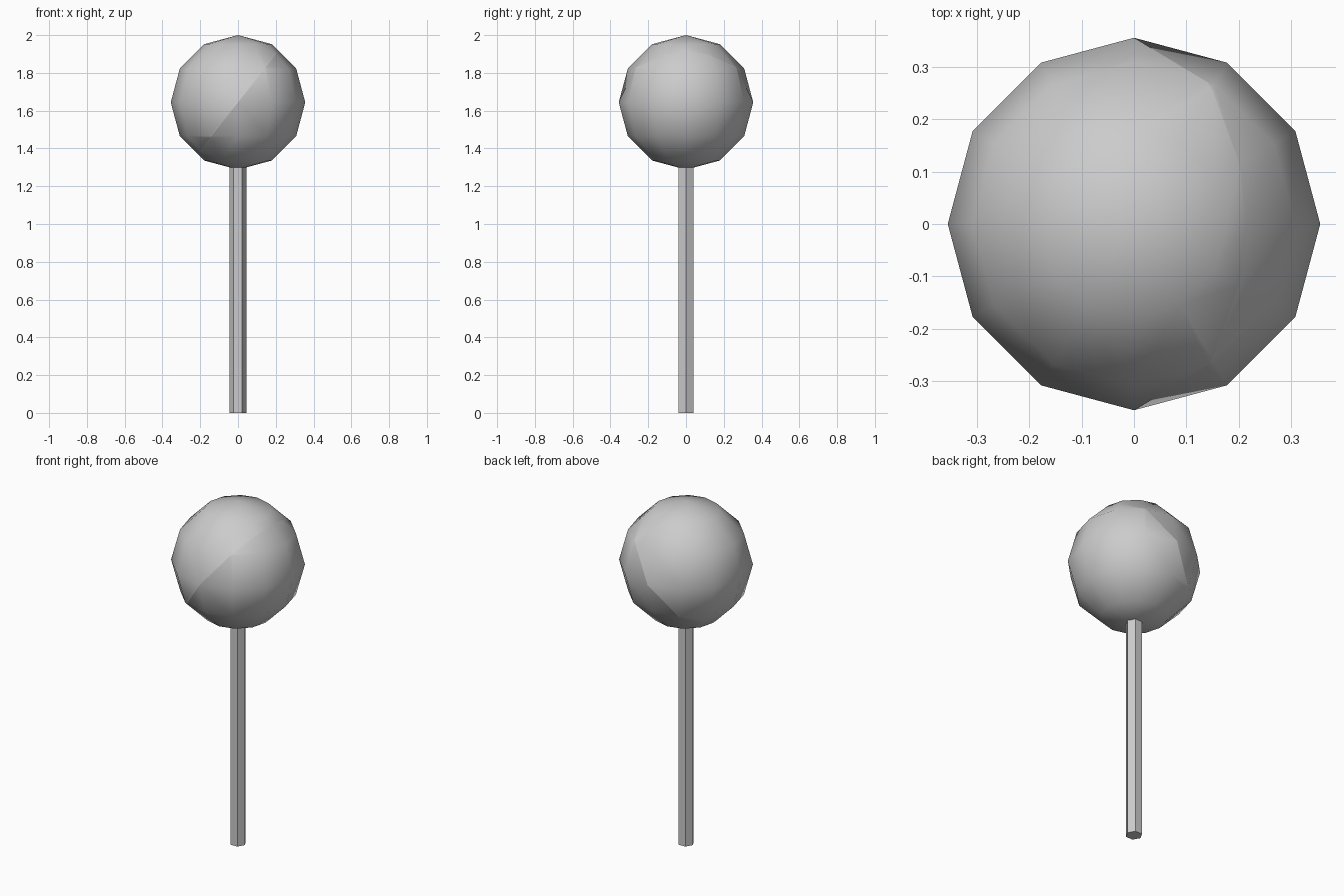
import bpy, bmesh, math
from mathutils import Matrix, Vector

cube = bpy.data.objects.get("Cube")
if cube:
    bpy.data.objects.remove(cube, do_unlink=True)

RADIUS = 0.356
CENTRE = 2 - RADIUS

grey = bpy.data.materials.new("plain grey")
grey.use_nodes = True
grey.diffuse_color = (0.6, 0.6, 0.6, 1)
grey.node_tree.nodes["Principled BSDF"].inputs["Base Color"].default_value = (0.6, 0.6, 0.6, 1)


def add_object(name, bm, location):
    mesh = bpy.data.meshes.new(name)
    bm.to_mesh(mesh)
    bm.free()
    mesh.materials.append(grey)
    obj = bpy.data.objects.new(name, mesh)
    obj.location = location
    bpy.context.collection.objects.link(obj)
    return obj


# Round head: low-poly smooth ball with a slanted seam between its two halves
bm = bmesh.new()
bmesh.ops.create_uvsphere(bm, u_segments=12, v_segments=6, radius=RADIUS)
slant = math.radians(51.6)
normal = Vector((-math.sin(slant), 0, math.cos(slant)))
cut = bmesh.ops.bisect_plane(bm, geom=bm.verts[:] + bm.edges[:] + bm.faces[:],
                             dist=1e-5, plane_co=(0, 0, 0), plane_no=normal)
for face in bm.faces:
    face.smooth = True
for item in cut["geom_cut"]:
    if isinstance(item, bmesh.types.BMEdge):
        item.smooth = False
add_object("round_head", bm, (0, 0, CENTRE))

# Stick: flat-sided hexagonal rod reaching into the head
height = 1.33
bm = bmesh.new()
bmesh.ops.create_cone(bm, cap_ends=True, segments=6, radius1=0.045, radius2=0.045,
                      depth=height, matrix=Matrix.Rotation(math.pi / 2, 4, 'Z'))
add_object("stick", bm, (0, 0, height / 2))
